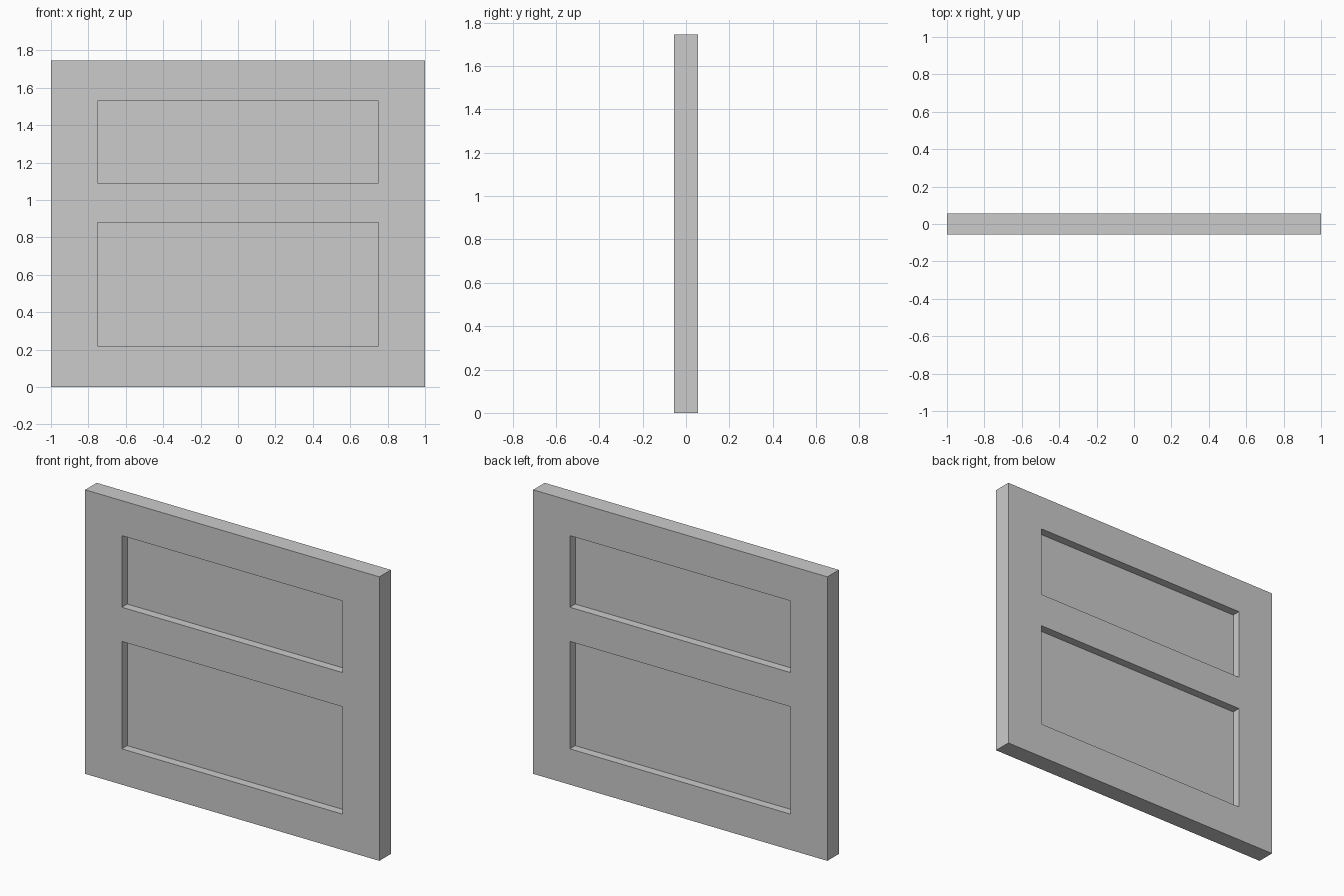
import bpy, bmesh
from mathutils import Vector

if "Cube" in bpy.data.objects:
    bpy.data.objects.remove(bpy.data.objects["Cube"])

HEIGHT, HALF_T, DEPTH = 1.745, 0.056, 0.052
SIDE = 0.75                                  # half width of the recesses
RECESSES = [(0.22, 0.88), (1.09, 1.53)]      # bottom and top of each recess

# Slab
bm = bmesh.new()
bmesh.ops.create_cube(bm, size=1)
bmesh.ops.scale(bm, vec=(2, 2 * HALF_T, HEIGHT), verts=bm.verts)
bmesh.ops.translate(bm, vec=(0, 0, HEIGHT / 2), verts=bm.verts)


def cut(point, normal):
    geom = bm.verts[:] + bm.edges[:] + bm.faces[:]
    bmesh.ops.bisect_plane(bm, geom=geom, plane_co=point, plane_no=normal)


# Stile and rail lines
for x in (-SIDE, SIDE):
    cut((x, 0, 0), (1, 0, 0))
for span in RECESSES:
    for z in span:
        cut((0, 0, z), (0, 0, 1))


def in_recess(face):
    c = face.calc_center_median()
    return (abs(face.normal.y) > 0.9 and abs(c.x) < SIDE
            and any(lo < c.z < hi for lo, hi in RECESSES))


# Sunken panels, front and back
bm.normal_update()
for face in [f for f in bm.faces if in_recess(f)]:
    inward = Vector((0, -DEPTH if face.normal.y > 0 else DEPTH, 0))
    new = bmesh.ops.extrude_face_region(bm, geom=[face])["geom"]
    bmesh.ops.translate(bm, vec=inward,
                        verts=[v for v in new if isinstance(v, bmesh.types.BMVert)])
    if face.is_valid:
        bmesh.ops.delete(bm, geom=[face], context='FACES_ONLY')

bmesh.ops.recalc_face_normals(bm, faces=bm.faces)
mesh = bpy.data.meshes.new("panel_door")
bm.to_mesh(mesh)
bm.free()
bpy.context.collection.objects.link(bpy.data.objects.new("panel_door", mesh))
